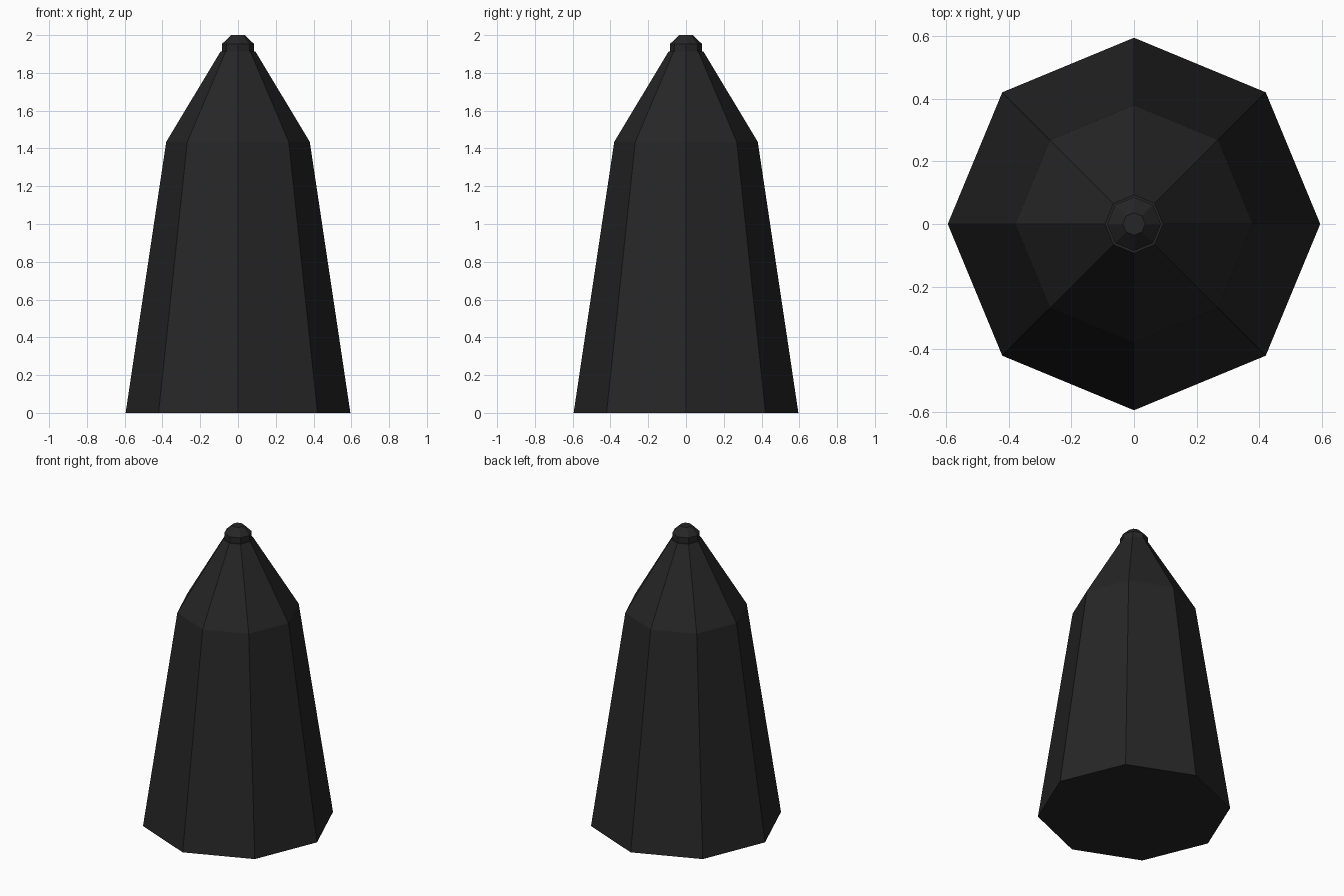
import bpy, bmesh, math

if "Cube" in bpy.data.objects:
    bpy.data.objects.remove(bpy.data.objects["Cube"])

mat = bpy.data.materials.new("charcoal black")
mat.diffuse_color = (0.019, 0.019, 0.019, 1)
mat.use_nodes = True
mat.node_tree.nodes["Principled BSDF"].inputs["Base Color"].default_value = mat.diffuse_color


def lathe(name, profile, sides=8):
    """Closed flat-faced solid from (radius, height) rings, corners on the axes."""
    bm = bmesh.new()
    rings = [[bm.verts.new((r * math.cos(math.tau * i / sides),
                            r * math.sin(math.tau * i / sides), z))
              for i in range(sides)] for r, z in profile]
    for low, high in zip(rings, rings[1:]):
        for i in range(sides):
            j = (i + 1) % sides
            bm.faces.new((low[i], low[j], high[j], high[i]))
    bm.faces.new(rings[0][::-1])
    bm.faces.new(rings[-1])
    mesh = bpy.data.meshes.new(name)
    bm.to_mesh(mesh)
    bm.free()
    mesh.materials.append(mat)
    obj = bpy.data.objects.new(name, mesh)
    bpy.context.collection.objects.link(obj)
    return obj


# Tapered body with steeper shoulder
lathe("tapered_body", [(0.595, 0), (0.38, 1.435), (0.093, 1.912)])

# Small faceted knob on the tip
lathe("tip_knob", [(0.086, 1.905), (0.086, 1.952), (0.036, 2.0)])
